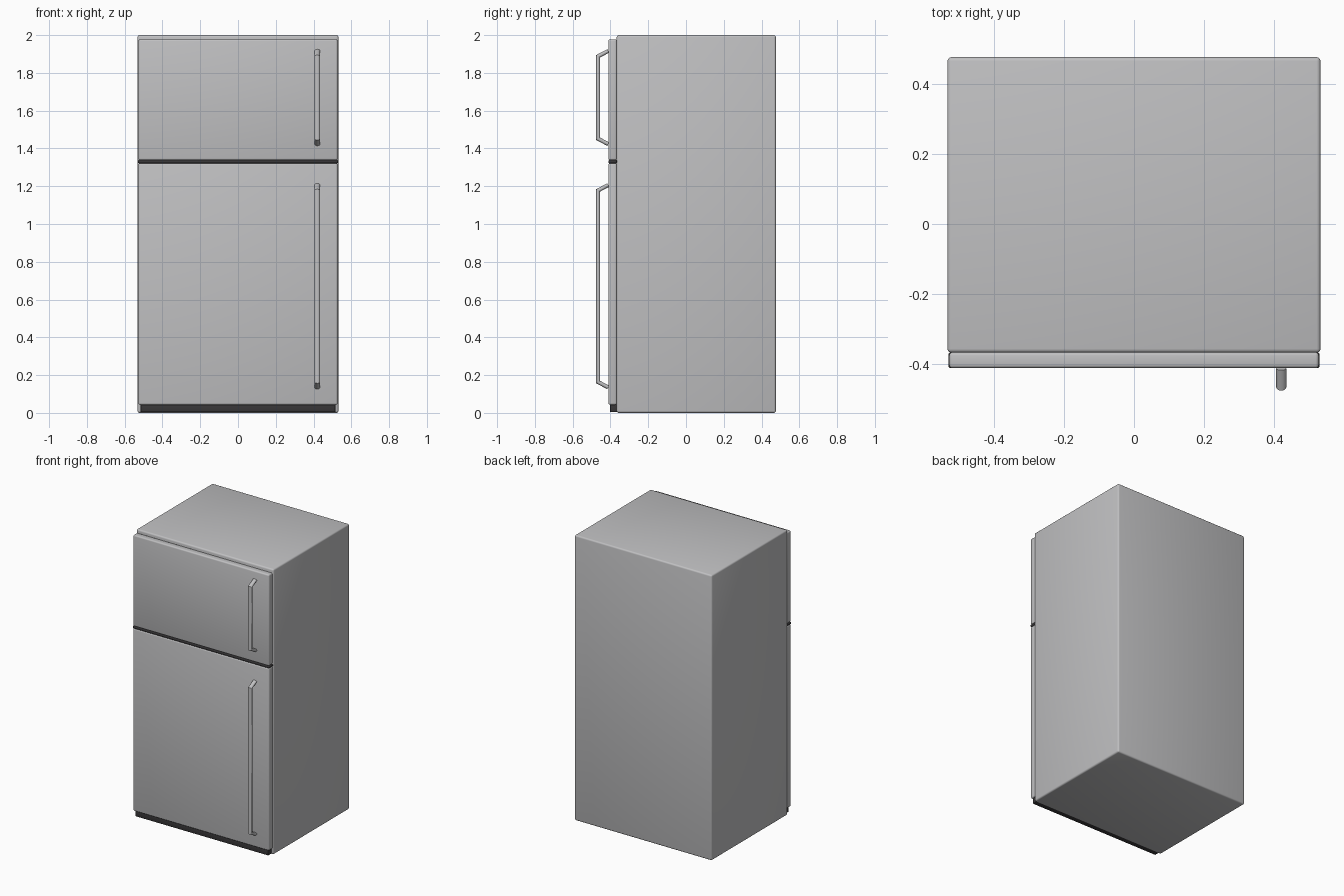
import bpy, bmesh, math
from mathutils import Vector

if "Cube" in bpy.data.objects:
    bpy.data.objects.remove(bpy.data.objects["Cube"])


def material(name, rgb):
    m = bpy.data.materials.new(name)
    m.diffuse_color = (*rgb, 1)
    m.use_nodes = True
    m.node_tree.nodes["Principled BSDF"].inputs["Base Color"].default_value = m.diffuse_color
    return m


steel = material("light grey steel", (0.53, 0.53, 0.54))
dark = material("dark grey trim", (0.04, 0.038, 0.04))


def finish(name, bm, mat):
    bmesh.ops.recalc_face_normals(bm, faces=bm.faces)
    mesh = bpy.data.meshes.new(name)
    bm.to_mesh(mesh)
    bm.free()
    mesh.materials.append(mat)
    ob = bpy.data.objects.new(name, mesh)
    bpy.context.collection.objects.link(ob)
    bpy.ops.object.select_all(action='DESELECT')
    ob.select_set(True)
    bpy.context.view_layer.objects.active = ob
    bpy.ops.object.shade_smooth_by_angle(angle=math.radians(35))
    return ob


def box(name, half_x, y0, y1, z0, z1, bevel, mat):
    bm = bmesh.new()
    bmesh.ops.create_cube(bm, size=1)
    for v in bm.verts:
        v.co = Vector((v.co.x * 2 * half_x,
                       (y0 + y1) / 2 + v.co.y * (y1 - y0),
                       (z0 + z1) / 2 + v.co.z * (z1 - z0)))
    bmesh.ops.bevel(bm, geom=bm.edges[:], offset=bevel, segments=3,
                    profile=0.5, affect='EDGES')
    return finish(name, bm, mat)


def handle(name, x, z0, z1, sides=16, rx=0.0145, ry=0.0105):
    # oval tube swept along a bracket-shaped path in the y-z plane
    path = [Vector(p) for p in ((x, -0.412, z1 - 0.009), (x, -0.465, z1 - 0.037),
                                (x, -0.465, z0 + 0.037), (x, -0.412, z0 + 0.009))]
    bm = bmesh.new()
    rings = []
    for i, p in enumerate(path):
        d0 = (p - path[i - 1]).normalized() if i else (path[1] - p).normalized()
        d1 = (path[i + 1] - p).normalized() if i < len(path) - 1 else d0
        t = (d0 + d1).normalized()
        side = Vector((1, 0, 0))
        out = t.cross(side) / max(0.5, t.dot(d0))
        rings.append([bm.verts.new(p + side * rx * math.cos(a) + out * ry * math.sin(a))
                      for a in (2 * math.pi * k / sides for k in range(sides))])
    for a, b in zip(rings, rings[1:]):
        for k in range(sides):
            n = (k + 1) % sides
            bm.faces.new((a[k], a[n], b[n], b[k]))
    bm.faces.new(rings[0])
    bm.faces.new(rings[-1])
    return finish(name, bm, mat=steel)


# cabinet
box("cabinet", 0.532, -0.367, 0.476, 0.0, 2.0, 0.011, steel)
# doors
box("freezer_door", 0.527, -0.411, -0.366, 1.338, 1.977, 0.009, steel)
box("fridge_door", 0.527, -0.411, -0.366, 0.043, 1.322, 0.009, steel)
# dark strip between the doors, and the kick plate
box("door_divider", 0.529, -0.411, -0.366, 1.321, 1.339, 0.006, dark)
box("kick_plate", 0.516, -0.402, -0.36, 0.004, 0.045, 0.004, dark)
# handles
handle("freezer_handle", 0.42, 1.414, 1.925)
handle("fridge_handle", 0.42, 0.126, 1.215)
